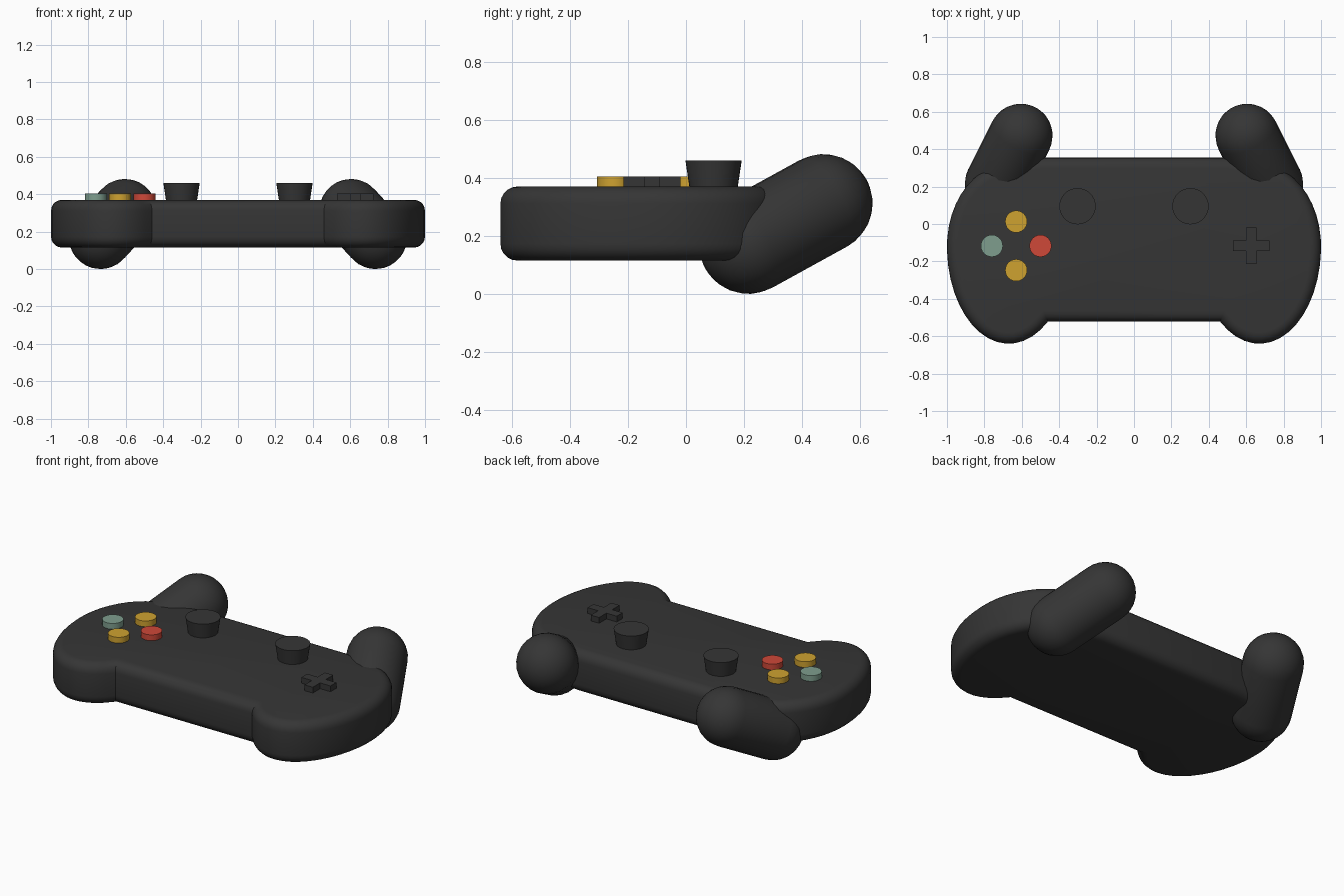
import bpy, bmesh
from math import sin, cos, pi, radians
from mathutils import Vector, Matrix

old = bpy.data.objects.get("Cube")
if old:
    bpy.data.objects.remove(old, do_unlink=True)


def material(name, rgb):
    m = bpy.data.materials.new(name)
    m.use_nodes = True
    m.diffuse_color = (*rgb, 1)
    m.node_tree.nodes["Principled BSDF"].inputs["Base Color"].default_value = (*rgb, 1)
    return m


charcoal = material("charcoal", (0.036, 0.036, 0.036))
yellow = material("yellow", (0.62, 0.36, 0.03))
red = material("red", (0.62, 0.065, 0.04))
sage = material("sage green", (0.21, 0.34, 0.27))

TOP, BOTTOM = 0.37, 0.115


def finish(name, bm, mat, angle=35):
    bmesh.ops.recalc_face_normals(bm, faces=bm.faces[:])
    mesh = bpy.data.meshes.new(name)
    bm.to_mesh(mesh)
    bm.free()
    mesh.materials.append(mat)
    ob = bpy.data.objects.new(name, mesh)
    bpy.context.collection.objects.link(ob)
    bpy.ops.object.select_all(action='DESELECT')
    ob.select_set(True)
    bpy.context.view_layer.objects.active = ob
    bpy.ops.object.shade_smooth_by_angle(angle=radians(angle))
    return ob


def prism(outline, z0, z1):
    """Extrude a flat outline from z0 up to z1."""
    bm = bmesh.new()
    face = bm.faces.new([bm.verts.new((x, y, z0)) for x, y in outline])
    up = bmesh.ops.extrude_face_region(bm, geom=[face])
    verts = [v for v in up["geom"] if isinstance(v, bmesh.types.BMVert)]
    bmesh.ops.translate(bm, verts=verts, vec=(0, 0, z1 - z0))
    return bm


# Body: straight middle joined to an egg-shaped lobe on each side
def lobe_point(a):
    return (0.67 + 0.33 * cos(a), -0.12 + (0.52 if sin(a) < 0 else 0.44) * sin(a))


steps = 26
start, end = radians(-129.5), radians(90)
half = [lobe_point(start + (end - start) * i / steps) for i in range(steps + 1)]
half.append((0.5, 0.355))
outline = half + [(-x, y) for x, y in reversed(half)]
bm = prism(outline, BOTTOM, TOP)
rims = [e for e in bm.edges if abs(e.verts[0].co.z - e.verts[1].co.z) < 1e-5]
bmesh.ops.bevel(bm, geom=rims, offset=0.058, segments=5, profile=0.5,
                affect='EDGES', clamp_overlap=False)
finish("body", bm, charcoal, 32)


# Grips: slanted capsules behind and below the lobes
def capsule(name, a, b, radius, rings=8, sides=24):
    axis = b - a
    length = axis.length
    arc = [-pi / 2 + pi / 2 * i / rings for i in range(rings + 1)]
    profile = [(radius * cos(t), radius * sin(t)) for t in arc]
    profile += [(r, length - z) for r, z in reversed(profile)]
    bm = bmesh.new()
    vs = [bm.verts.new((r, 0, z)) for r, z in profile]
    es = [bm.edges.new(pair) for pair in zip(vs, vs[1:])]
    bmesh.ops.spin(bm, geom=vs + es, cent=(0, 0, 0), axis=(0, 0, 1),
                   angle=2 * pi, steps=sides)
    bmesh.ops.remove_doubles(bm, verts=bm.verts[:], dist=1e-4)
    turn = axis.to_track_quat('Z', 'Y').to_matrix().to_4x4()
    bmesh.ops.transform(bm, verts=bm.verts[:], matrix=Matrix.Translation(a) @ turn)
    finish(name, bm, charcoal, 60)


for side, s in (("left", 1), ("right", -1)):
    capsule(side + "_grip", Vector((s * 0.735, 0.215, 0.17)),
            Vector((s * 0.605, 0.473, 0.312)), 0.17)


def disc(name, x, y, r_low, r_high, height, mat, sides=24):
    sink = 0.01
    bm = bmesh.new()
    bmesh.ops.create_cone(bm, cap_ends=True, segments=sides, radius1=r_low,
                          radius2=r_high, depth=height + sink)
    bmesh.ops.translate(bm, verts=bm.verts[:],
                        vec=(x, y, TOP + (height - sink) / 2))
    finish(name, bm, mat)


# Thumb sticks, wider at the top
for side, s in (("left", 1), ("right", -1)):
    disc(side + "_thumb_stick", s * 0.302, 0.095, 0.082, 0.097, 0.09, charcoal, 32)

# Four round buttons in a diamond
reach = 0.13
for name, dx, dy, mat in (("back", 0, 1, yellow), ("front", 0, -1, yellow),
                          ("outer", -1, 0, sage), ("inner", 1, 0, red)):
    disc(name + "_button", -0.63 + dx * reach, -0.117 + dy * reach,
         0.059, 0.059, 0.035, mat)

# Direction pad: a plus-shaped plate
w, r = 0.028, 0.098
arm = [(w, w), (w, r), (-w, r)]
cross = []
for c, s in ((1, 0), (0, 1), (-1, 0), (0, -1)):
    cross += [(0.626 + x * c - y * s, -0.117 + x * s + y * c) for x, y in arm]
finish("direction_pad", prism(cross, TOP - 0.01, TOP + 0.035), charcoal)
